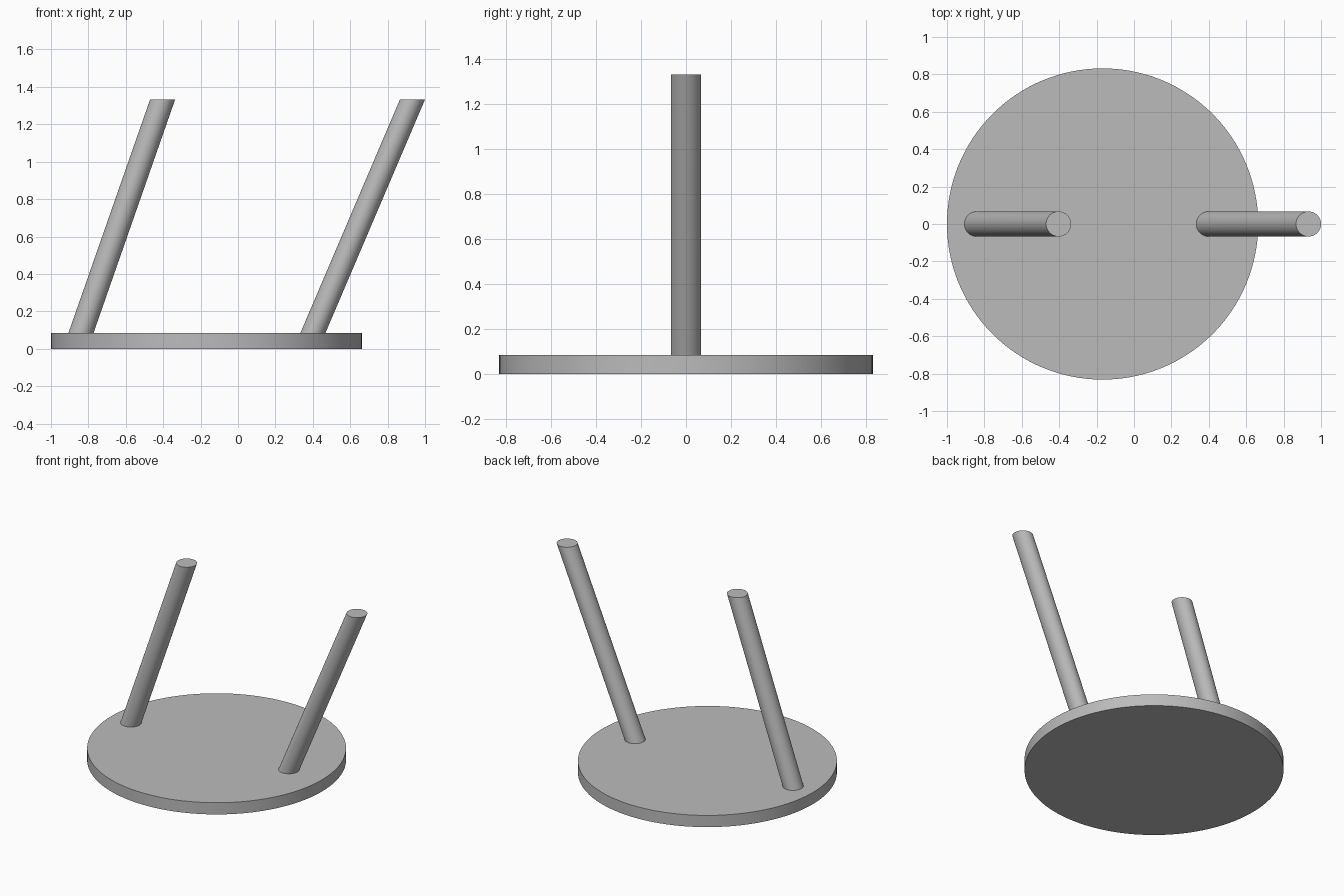
import bpy
import bmesh
from mathutils import Matrix, Vector

cube = bpy.data.objects.get("Cube")
if cube:
    bpy.data.objects.remove(cube, do_unlink=True)

grey = bpy.data.materials.new("light_grey")
grey.use_nodes = True
colour = (0.5, 0.5, 0.5, 1)
grey.diffuse_color = colour
grey.node_tree.nodes["Principled BSDF"].inputs["Base Color"].default_value = colour


def rod(name, radius, bottom, top, sides):
    """Upright cylinder sheared so both end caps stay level."""
    bottom, top = Vector(bottom), Vector(top)
    axis = top - bottom
    bm = bmesh.new()
    bmesh.ops.create_cone(bm, cap_ends=True, segments=sides,
                          radius1=radius, radius2=radius, depth=axis.z)
    shear = Matrix.Identity(4)
    shear[0][2] = axis.x / axis.z
    shear[1][2] = axis.y / axis.z
    bm.transform(Matrix.Translation((bottom + top) / 2) @ shear)
    mesh = bpy.data.meshes.new(name)
    bm.to_mesh(mesh)
    bm.free()
    mesh.materials.append(grey)
    obj = bpy.data.objects.new(name, mesh)
    bpy.context.collection.objects.link(obj)
    bpy.ops.object.select_all(action="DESELECT")
    obj.select_set(True)
    bpy.context.view_layer.objects.active = obj
    bpy.ops.object.shade_smooth_by_angle()
    return obj


# Round base plate
thickness, height = 0.083, 1.333
rod("base_plate", 0.832, (-0.168, 0, 0), (-0.168, 0, thickness), 128)

# Two slanted posts with level ends
for name, foot_x, top_x in (("right_post", -0.84, -0.403),
                            ("left_post", 0.40, 0.933)):
    rod(name, 0.067, (foot_x, 0, thickness), (top_x, 0, height), 64)
